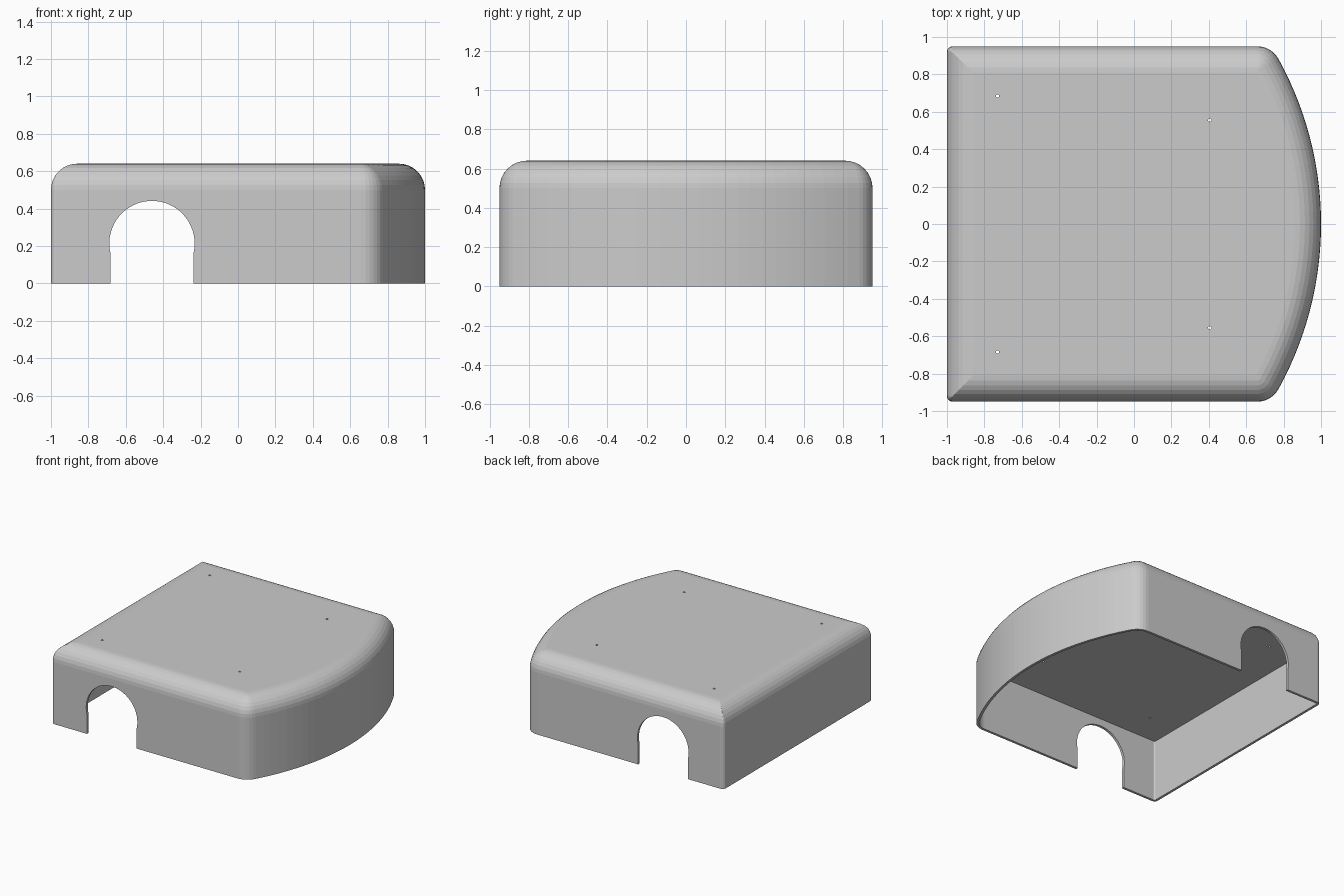
import bpy, bmesh
from math import sin, cos, pi, sqrt, atan2, acos

if "Cube" in bpy.data.objects:
    bpy.data.objects.remove(bpy.data.objects["Cube"])

HALF_Y, TOP, FILLET, WALL = 0.95, 0.64, 0.14, 0.02
ARC_R = 1.826                      # large bowed side
ARC_X = 1.0 - ARC_R


def arc(cx, cy, r, a0, a1, n):
    return [(cx + r * cos(a0 + (a1 - a0) * i / n),
             cy + r * sin(a0 + (a1 - a0) * i / n)) for i in range(n + 1)]


def outline(d):
    """Plan outline inset by d, always with the same point count."""
    h, R = HALF_Y - d, ARC_R - d
    r = max(0.13 - d, 0.002)       # bowed side corners
    q = max(0.03 - d, 0.002)       # square side corners
    cx = ARC_X + sqrt((R - r) ** 2 - (h - r) ** 2)
    a = atan2(h - r, cx - ARC_X)
    pts = arc(ARC_X, 0, R, -a, a, 28)
    pts += arc(cx, h - r, r, a, pi / 2, 6)[1:]
    pts += arc(-1 + d + q, h - q, q, pi / 2, pi, 4)
    pts += arc(-1 + d + q, -h + q, q, pi, 1.5 * pi, 4)
    pts += arc(cx, -h + r, r, -pi / 2, -a, 6)[:-1]
    return pts


def make_object(name, bm):
    bmesh.ops.recalc_face_normals(bm, faces=bm.faces)
    me = bpy.data.meshes.new(name)
    bm.to_mesh(me)
    bm.free()
    ob = bpy.data.objects.new(name, me)
    bpy.context.collection.objects.link(ob)
    return ob


def loft(bm, rings):
    """Skin closed rings of 3D points and cap both ends."""
    vs = [[bm.verts.new(p) for p in ring] for ring in rings]
    for lo, hi in zip(vs, vs[1:]):
        for i in range(len(lo)):
            j = (i + 1) % len(lo)
            bm.faces.new((lo[i], lo[j], hi[j], hi[i]))
    bm.faces.new(vs[0])
    bm.faces.new(vs[-1])


# Cover: flat inner ceiling, inner wall, rim, outer wall, rounded top edge
SHOULDER = TOP - FILLET
levels = [(WALL, SHOULDER), (WALL, 0.0), (0.0, 0.0)]
levels += [(FILLET * (1 - cos(t)), SHOULDER + FILLET * sin(t))
           for t in (pi / 2 * i / 8 for i in range(9))]
bm = bmesh.new()
loft(bm, [[(x, y, z) for x, y in outline(d)] for d, z in levels])
cover = make_object("cover", bm)

# Cutters: keyhole-shaped arch through front and back, four screw holes
bm = bmesh.new()
half, rad = 0.222, 0.228
b = acos(half / rad)
arch = [(-0.46 + half, -0.1)] + arc(-0.46, 0.213, rad, -b, pi + b, 40) + [(-0.46 - half, -0.1)]
loft(bm, [[(x, y, z) for x, z in arch] for y in (-1.2, 1.2)])
for hx, hy in ((-0.73, 0.685), (0.405, 0.555)):
    for s in (-1, 1):
        circle = arc(hx, s * hy, 0.009, 0, 2 * pi, 12)[:-1]
        loft(bm, [[(x, y, z) for x, y in circle] for z in (0.46, 0.8)])
cutter = make_object("opening_cutter", bm)
cutter.hide_render = True

mod = cover.modifiers.new("openings", 'BOOLEAN')
mod.operation = 'DIFFERENCE'
mod.solver = 'EXACT'
mod.object = cutter
bpy.context.view_layer.objects.active = cover
cover.select_set(True)
bpy.ops.object.modifier_apply(modifier=mod.name)
bpy.data.objects.remove(cutter)
